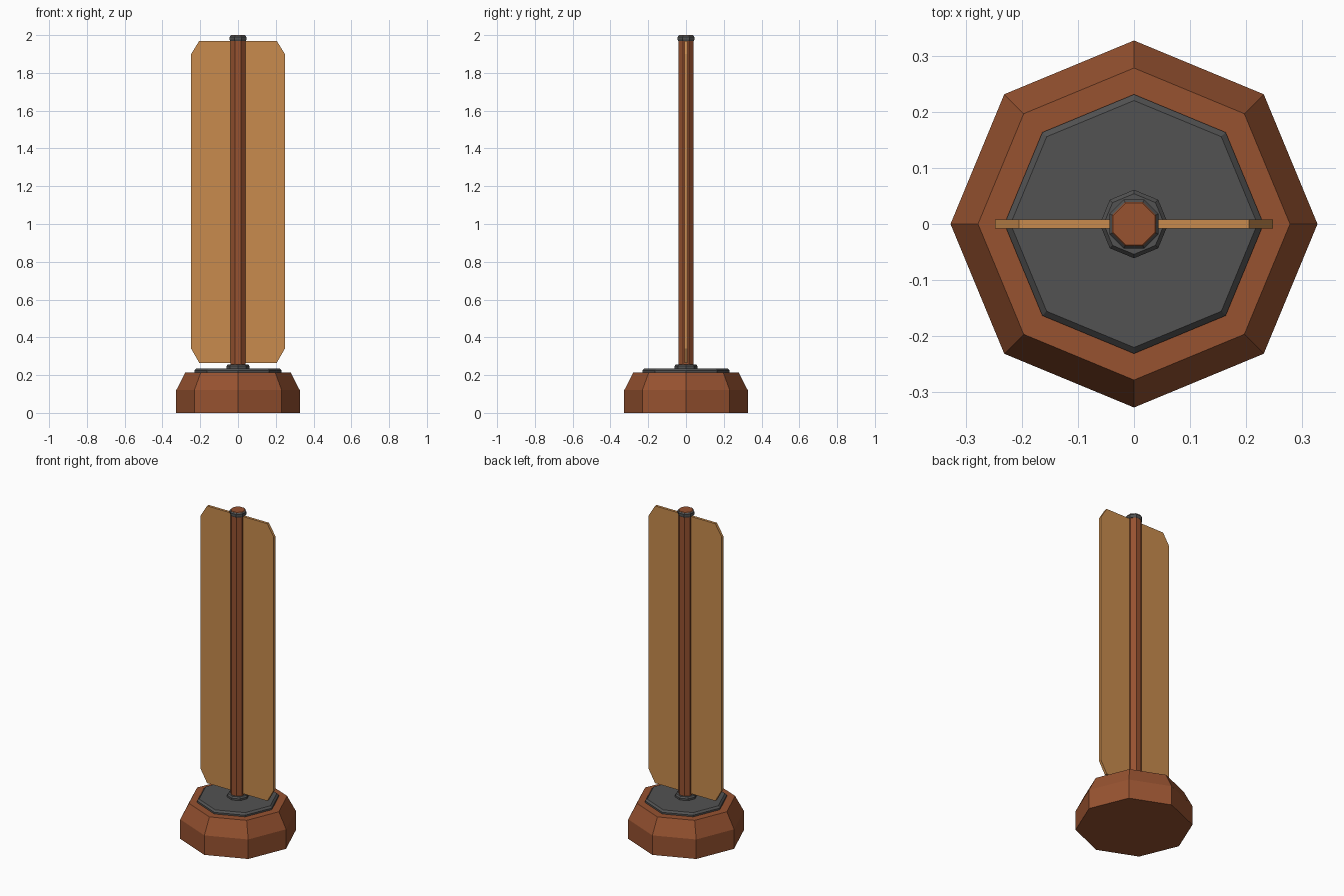
import bpy, math

if "Cube" in bpy.data.objects:
    bpy.data.objects.remove(bpy.data.objects["Cube"])


def material(name, rgb):
    m = bpy.data.materials.new(name)
    m.diffuse_color = (*rgb, 1)
    m.use_nodes = True
    m.node_tree.nodes["Principled BSDF"].inputs["Base Color"].default_value = m.diffuse_color
    return m


def add_mesh(name, verts, faces, mat):
    me = bpy.data.meshes.new(name)
    me.from_pydata(verts, [], faces)
    me.materials.append(mat)
    ob = bpy.data.objects.new(name, me)
    bpy.context.collection.objects.link(ob)
    return ob


def octagon_stack(name, profile, mat, flat_front=False):
    """Closed eight-sided solid from (radius, z) rings; flat_front measures radius to the flats."""
    n = 8
    turn = math.pi / n if flat_front else 0
    scale = 1 / math.cos(math.pi / n) if flat_front else 1
    verts = [(r * scale * math.cos(turn + i * math.tau / n),
              r * scale * math.sin(turn + i * math.tau / n), z)
             for r, z in profile for i in range(n)]
    faces = [(k * n + i, k * n + (i + 1) % n, (k + 1) * n + (i + 1) % n, (k + 1) * n + i)
             for k in range(len(profile) - 1) for i in range(n)]
    faces.append(tuple(reversed(range(n))))
    faces.append(tuple(range(len(verts) - n, len(verts))))
    return add_mesh(name, verts, faces, mat)


wood = material("red_wood", (0.31, 0.085, 0.03))
board_wood = material("light_wood", (0.58, 0.26, 0.075))
iron = material("dark_iron", (0.085, 0.085, 0.085))

# Base, plate and collar
octagon_stack("base", [(0.327, 0), (0.327, 0.12), (0.278, 0.215)], wood)
octagon_stack("base_plate", [(0.231, 0.205), (0.231, 0.225), (0.22, 0.236)], iron)
octagon_stack("pole_collar", [(0.061, 0.23), (0.061, 0.247), (0.054, 0.256)], iron)

# Pole and the ring around its top
octagon_stack("pole", [(0.04, 0.235), (0.04, 1.995), (0.037, 2.0)], wood, True)
octagon_stack("pole_top_ring", [(0.041, 1.97), (0.044, 1.976), (0.044, 1.99), (0.039, 1.997)], iron, True)

# Flat board with clipped corners
right = [(0.205, 0.265), (0.248, 0.34), (0.248, 1.9), (0.205, 1.97)]
outline = right + [(-x, z) for x, z in reversed(right)]
n = len(outline)
verts = [(x, y, z) for y in (-0.008, 0.008) for x, z in outline]
faces = [tuple(range(n)), tuple(reversed(range(n, 2 * n)))]
faces += [(i, i + n, (i + 1) % n + n, (i + 1) % n) for i in range(n)]
add_mesh("board", verts, faces, board_wood)
